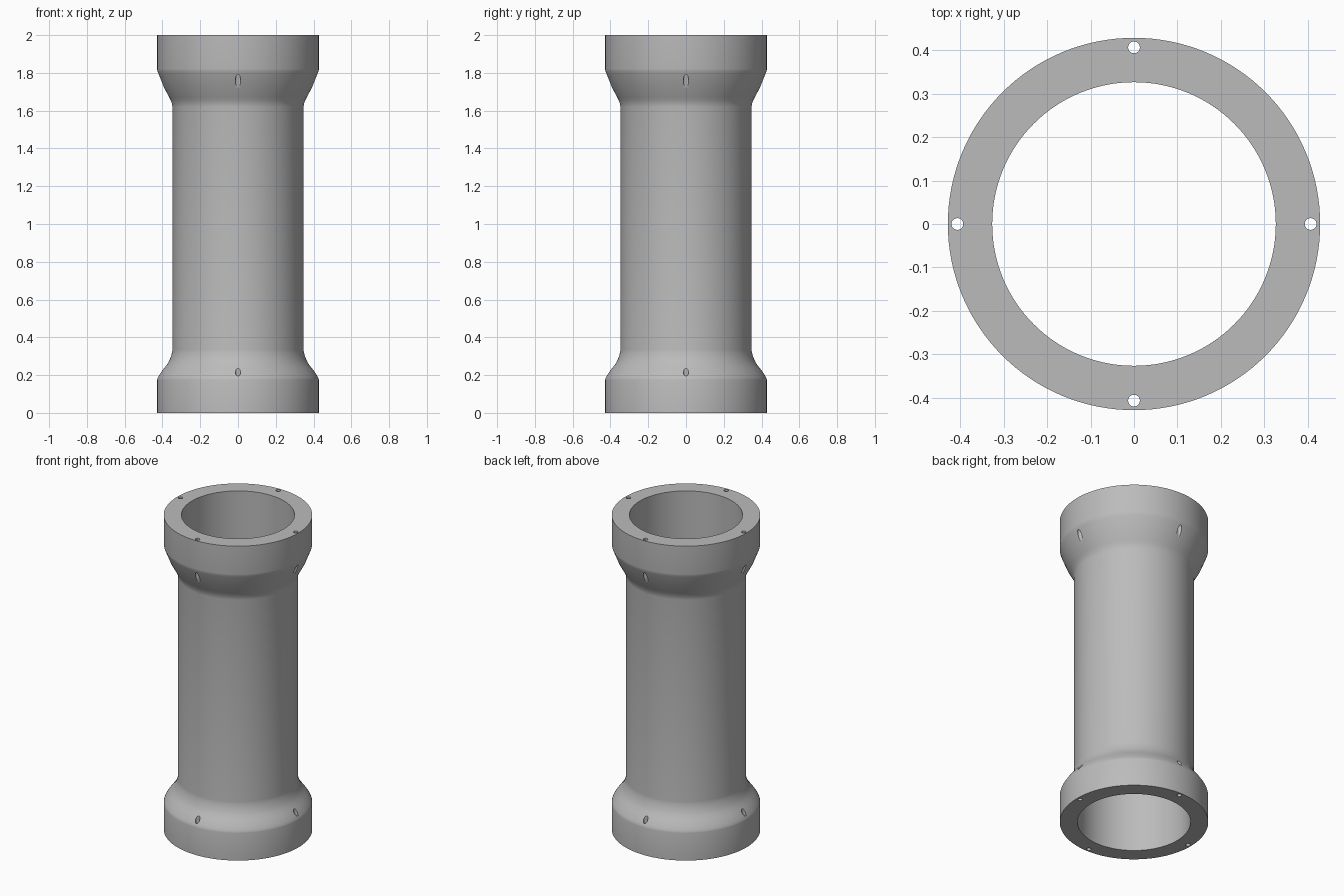
import bpy
import bmesh
import math
from mathutils import Matrix, Vector

SEGMENTS = 128
HEIGHT, FLANGE, TUBE, BORE = 2.0, 0.428, 0.347, 0.326
HOLE_RING, HOLE_RADIUS = 0.406, 0.0135

cube = bpy.data.objects.get("Cube")
if cube:
    bpy.data.objects.remove(cube)

grey = bpy.data.materials.new("plain grey")
grey.use_nodes = True
colour = (0.5, 0.5, 0.5, 1)
grey.diffuse_color = colour
grey.node_tree.nodes["Principled BSDF"].inputs["Base Color"].default_value = colour


def add_object(name, bm):
    mesh = bpy.data.meshes.new(name)
    bm.to_mesh(mesh)
    bm.free()
    mesh.materials.append(grey)
    obj = bpy.data.objects.new(name, mesh)
    bpy.context.collection.objects.link(obj)
    return obj


# Wall section: bore, lower flange with rounded shoulder, tube, flared upper flange
lower_shoulder = [(FLANGE, 0.175), (0.426, 0.183), (0.420, 0.195), (0.406, 0.217),
                  (0.390, 0.238), (0.375, 0.257), (0.363, 0.278), (0.355, 0.299),
                  (0.349, 0.319), (TUBE, 0.335)]
upper_flare = [(TUBE, 1.62), (0.349, 1.635), (0.355, 1.653), (0.364, 1.671),
               (0.392, 1.722), (0.413, 1.775), (0.422, 1.798), (0.427, 1.812),
               (FLANGE, 1.82)]
section = [(BORE, 0), (FLANGE, 0), *lower_shoulder, *upper_flare,
           (FLANGE, HEIGHT), (BORE, HEIGHT)]

# Revolve the closed section around the z axis
bm = bmesh.new()
rings = []
for i in range(SEGMENTS):
    turn = Matrix.Rotation(math.tau * i / SEGMENTS, 3, 'Z')
    rings.append([bm.verts.new(turn @ Vector((r, 0, z))) for r, z in section])
for i, ring in enumerate(rings):
    after = rings[(i + 1) % SEGMENTS]
    for j in range(len(section)):
        k = (j + 1) % len(section)
        bm.faces.new((ring[j], after[j], after[k], ring[k]))
bmesh.ops.recalc_face_normals(bm, faces=bm.faces)
body = add_object("flanged_tube", bm)

# Four bolt holes drilled straight through both flanges
bm = bmesh.new()
for i in range(4):
    angle = math.pi / 2 * i
    place = Matrix.Translation((HOLE_RING * math.cos(angle),
                                HOLE_RING * math.sin(angle), HEIGHT / 2))
    bmesh.ops.create_cone(bm, cap_ends=True, segments=24, radius1=HOLE_RADIUS,
                          radius2=HOLE_RADIUS, depth=HEIGHT + 0.2, matrix=place)
cutter = add_object("bolt_hole_cutter", bm)
cutter.hide_render = True

drill = body.modifiers.new("bolt_holes", 'BOOLEAN')
drill.operation = 'DIFFERENCE'
drill.solver = 'EXACT'
drill.object = cutter

bpy.ops.object.select_all(action='DESELECT')
bpy.context.view_layer.objects.active = body
body.select_set(True)
bpy.ops.object.modifier_apply(modifier=drill.name)
bpy.data.objects.remove(cutter)
bpy.ops.object.shade_smooth_by_angle(angle=math.radians(30))
